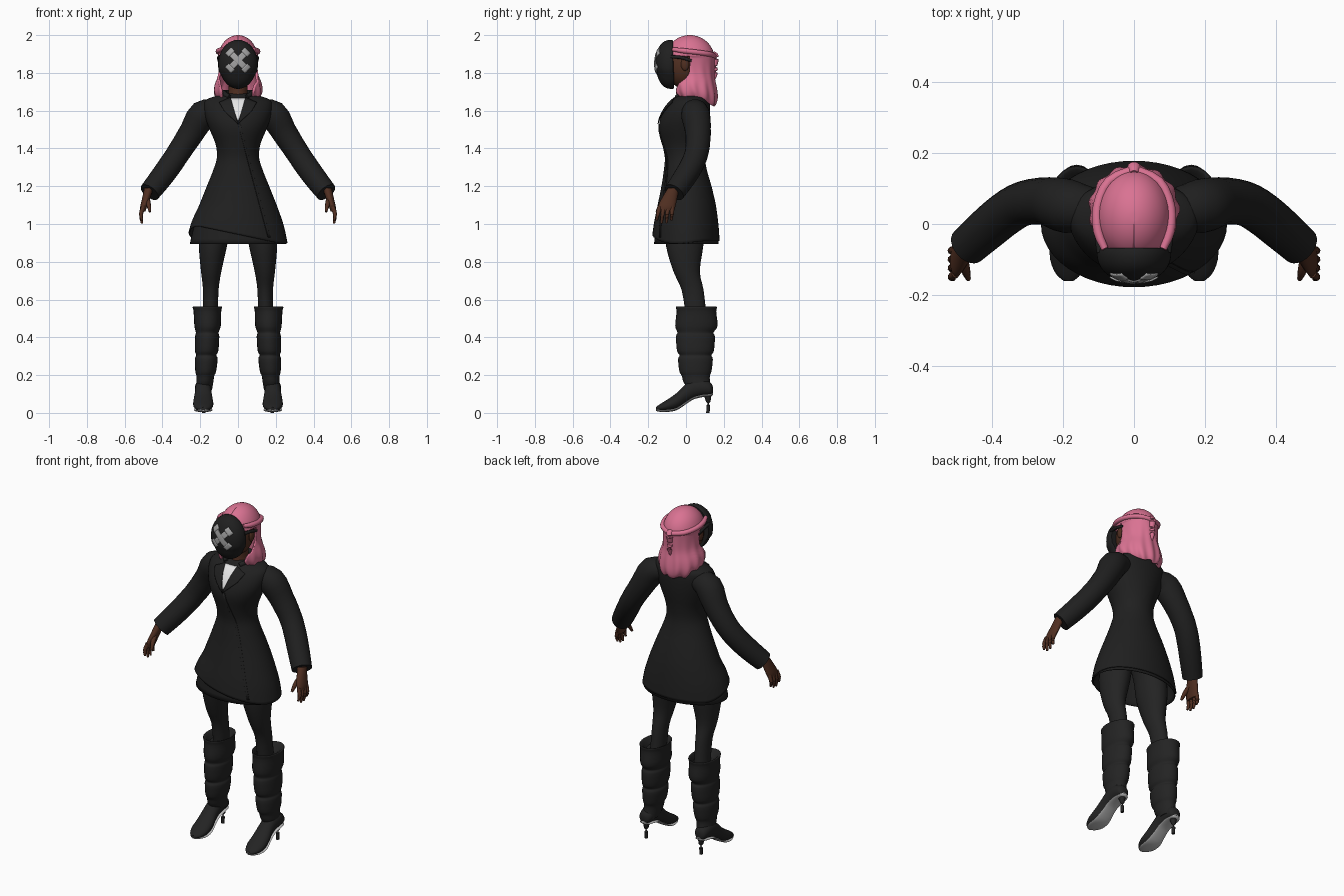
import bpy, bmesh, math
from mathutils import Vector

if "Cube" in bpy.data.objects:
    bpy.data.objects.remove(bpy.data.objects["Cube"])


def material(name, *rgb):
    m = bpy.data.materials.new(name)
    m.diffuse_color = (*rgb, 1)
    m.use_nodes = True
    m.node_tree.nodes["Principled BSDF"].inputs["Base Color"].default_value = m.diffuse_color
    return m


BLACK = material("coat black", .014, .014, .014)
LEATHER = material("boot black", .017, .017, .017)
PINK = material("hair pink", .70, .17, .29)
SKIN = material("skin brown", .08, .028, .015)
WHITE = material("shirt white", .8, .8, .8)
GREY = material("cross grey", .36, .36, .36)
SOLE = material("sole grey", .5, .5, .5)


def finish(name, verts, faces, mat, mirror=False, thick=0, angle=50):
    me = bpy.data.meshes.new(name)
    bm = bmesh.new()
    vs = [bm.verts.new(v) for v in verts]
    for f in faces:
        bm.faces.new([vs[i] for i in f])
    bmesh.ops.recalc_face_normals(bm, faces=bm.faces)
    bm.to_mesh(me)
    bm.free()
    ob = bpy.data.objects.new(name, me)
    bpy.context.collection.objects.link(ob)
    me.materials.append(mat)
    bpy.ops.object.select_all(action='DESELECT')
    ob.select_set(True)
    bpy.context.view_layer.objects.active = ob
    bpy.ops.object.shade_smooth_by_angle(angle=math.radians(angle))
    if thick:
        s = ob.modifiers.new("thickness", 'SOLIDIFY')
        s.thickness, s.offset = thick, -1
    if mirror:
        ob.modifiers.new("mirror", 'MIRROR')
    return ob


def smooth(rows, k=3):
    """Catmull-Rom interpolation between rows of numbers."""
    out = []
    for i in range(len(rows) - 1):
        p = [rows[max(i - 1, 0)], rows[i], rows[i + 1], rows[min(i + 2, len(rows) - 1)]]
        for j in range(k):
            t = j / k
            out.append([.5 * (2 * b + (c - a) * t + (2 * a - 5 * b + 4 * c - d) * t * t
                              + (3 * b - a - 3 * c + d) * t ** 3) for a, b, c, d in zip(*p)])
    return out + [list(rows[-1])]


def loft(name, rings, mat, caps=(True, True), n=24, **kw):
    """Rings are (centre, half axis, half axis)."""
    verts, faces = [], []
    for c, u, v in rings:
        for i in range(n):
            a = 2 * math.pi * i / n
            verts.append(Vector(c) + Vector(u) * math.cos(a) + Vector(v) * math.sin(a))
    for r in range(len(rings) - 1):
        for i in range(n):
            j = (i + 1) % n
            faces.append((r * n + i, r * n + j, r * n + n + j, r * n + n + i))
    if caps[0]:
        faces.append(range(n))
    if caps[1]:
        faces.append(range(len(verts) - n, len(verts)))
    return finish(name, verts, faces, mat, **kw)


def stack(name, rows, mat, k=3, **kw):
    """Horizontal rings: z, cx, cy, rx, ry."""
    return loft(name, [((x, y, z), (a, 0, 0), (0, b, 0)) for z, x, y, a, b in smooth(rows, k)], mat, **kw)


def tube(name, rows, mat, k=3, **kw):
    """Round tube along a path: x, y, z, radius."""
    rows, rings = smooth(rows, k), []
    for i, r in enumerate(rows):
        d = Vector(rows[min(i + 1, len(rows) - 1)][:3]) - Vector(rows[max(i - 1, 0)][:3])
        q = d.to_track_quat('Z', 'Y')
        rings.append((r[:3], q @ Vector((r[3], 0, 0)), q @ Vector((0, r[3], 0))))
    return loft(name, rings, mat, **kw)


def patch(name, corners, surface, mat, lift=.004, n=8, mirror=False):
    """Thin plate laid on a front surface, corners in x, z."""
    a, b, c, d = [Vector(p) for p in corners]
    verts, faces = [], []
    for i in range(n + 1):
        for j in range(n + 1):
            x, z = a.lerp(b, i / n).lerp(d.lerp(c, i / n), j / n)
            verts.append((x, surface(x, z) - lift, z))
    for i in range(n):
        for j in range(n):
            k = i * (n + 1) + j
            faces.append((k, k + 1, k + n + 2, k + n + 1))
    return finish(name, verts, faces, mat, thick=.005, mirror=mirror)


# Coat body: z, half width, front y, back y
COAT = smooth([(.92, .262, -.178, .178), (1.0, .243, -.168, .172), (1.1, .205, -.15, .158),
               (1.2, .165, -.13, .135), (1.28, .133, -.118, .112), (1.35, .112, -.112, .10),
               (1.42, .118, -.125, .105), (1.5, .15, -.142, .118), (1.56, .172, -.135, .125),
               (1.62, .182, -.105, .127), (1.66, .165, -.07, .12), (1.69, .075, -.035, .095)], 4)
coat = loft("coat", [((0, (f + b) / 2, z), (w, 0, 0), (0, (b - f) / 2, 0)) for z, w, f, b in COAT],
            BLACK, caps=(False, True), n=48, thick=.006)
for v in coat.data.vertices:  # slanted wrap hem, raised on one side at the front
    if v.co.z < 1.1:
        w = min(max((.1 - v.co.y) / .2, 0), 1)
        hem = (.945 - .21 * v.co.x) * w + .91 * (1 - w)
        v.co.z = hem + (v.co.z - .92) / .18 * (1.1 - hem)
stack("under_skirt", [(1.12, 0, .002, .185, .143), (1.0, 0, .002, .23, .16), (.895, 0, .002, .255, .171)],
      BLACK, caps=(False, False), n=48, thick=.005)


def coat_front(x, z):
    for p, q in zip(COAT, COAT[1:]):
        if p[0] <= z <= q[0]:
            t = (z - p[0]) / (q[0] - p[0])
            w, f, b = [p[i] + (q[i] - p[i]) * t for i in (1, 2, 3)]
            return (f + b) / 2 - (b - f) / 2 * math.sqrt(max(0, 1 - (x / w) ** 2))
    return 0


# Shirt opening, lapels and wrap edge
patch("shirt", [(-.003, 1.55), (.003, 1.55), (.045, 1.668), (-.045, 1.668)], coat_front, WHITE)
patch("lapel", [(.0, 1.53), (.075, 1.60), (.10, 1.645), (.04, 1.672)], coat_front, BLACK, .009, mirror=True)
patch("wrap_edge", [(.0, 1.53), (.012, 1.53), (.172, .93), (.16, .93)], coat_front, BLACK, .005, 16)
tube("collar", [(.045, -.05, 1.672, .012), (.075, .0, 1.69, .016), (.06, .07, 1.695, .016),
                (0, .095, 1.695, .016)], BLACK, n=10, mirror=True)

# Sleeves and hands
tube("sleeve", [(.11, .045, 1.60, .055), (.185, .05, 1.58, .076), (.245, .064, 1.485, .068),
                (.31, .058, 1.385, .063), (.36, .03, 1.31, .062), (.415, -.015, 1.235, .06),
                (.468, -.062, 1.168, .056)], BLACK, mirror=True)
stack("palm", [(1.19, .472, -.066, .024, .03), (1.13, .488, -.09, .021, .042),
               (1.09, .50, -.103, .018, .046), (1.065, .503, -.108, .012, .04)], SKIN, n=16, mirror=True)
for i, tip in enumerate((1.02, 1.003, 1.005, 1.02)):
    d = -.034 + .0225 * i
    tube(f"finger_{i + 1}", [(.502, -.106 + d, 1.09, .012), (.514, -.112 + d * 1.1, 1.05, .011),
                             (.508, -.116 + d * 1.15, tip, .006)], SKIN, n=8, mirror=True)
tube("thumb", [(.482, -.09, 1.14, .014), (.474, -.13, 1.105, .013), (.466, -.155, 1.065, .007)],
     SKIN, n=8, mirror=True)

# Legs
stack("leg", [(1.08, .08, 0, .075, .095), (.98, .12, -.005, .08, .10), (.88, .133, -.007, .074, .098),
              (.75, .142, .003, .054, .07), (.65, .144, .035, .041, .058), (.52, .146, .053, .04, .055)],
      LEATHER, mirror=True)

# Slouched boot shaft with folds and an open top
stack("boot_shaft", [(.53, .155, .055, .05, .07), (.56, .16, .055, .068, .098), (.56, .162, .055, .078, .109),
                     (.535, .162, .055, .073, .105), (.46, .161, .055, .07, .112), (.425, .163, .05, .06, .095),
                     (.405, .163, .05, .064, .103), (.33, .166, .05, .062, .098), (.305, .168, .05, .053, .084),
                     (.285, .168, .05, .06, .092), (.22, .171, .05, .055, .085), (.195, .173, .052, .047, .074),
                     (.16, .176, .058, .045, .07), (.12, .18, .078, .042, .06)], LEATHER, mirror=True)

# Foot sections: y, half width, bottom z, top z
FOOT = smooth([(.142, .014, .10, .14), (.13, .034, .092, .16), (.09, .043, .088, .18), (.04, .043, .075, .18),
               (0, .044, .05, .155), (-.05, .052, .018, .105), (-.1, .052, .009, .07),
               (-.14, .036, .010, .045), (-.16, .014, .015, .03)])
loft("boot_foot", [((.184, y, (a + b) / 2), (w, 0, 0), (0, 0, (b - a) / 2)) for y, w, a, b in FOOT],
     LEATHER, mirror=True)
loft("boot_sole", [((.184, y, a + .003), (w * .9, 0, 0), (0, 0, .007)) for y, w, a, b in FOOT],
     SOLE, mirror=True)
tube("boot_heel", [(.182, .112, .11, .026), (.182, .118, .06, .012), (.182, .116, 0, .009)],
     LEATHER, n=12, mirror=True)


# Head, neck and ears
def ball(name, c, r, mat, **kw):
    rings = []
    for i in range(17):
        t = math.pi * (.02 + .96 * i / 16)
        s = math.sin(t)
        rings.append(((c[0], c[1], c[2] + r[2] * math.cos(t)), (r[0] * s, 0, 0), (0, r[1] * s, 0)))
    return loft(name, rings, mat, **kw)


ball("head", (0, -.01, 1.84), (.09, .10, .122), SKIN)
stack("neck", [(1.64, 0, .01, .062, .062), (1.70, 0, .015, .05, .052), (1.78, 0, .01, .05, .055)], SKIN)
ball("ear", (.094, -.005, 1.845), (.012, .022, .034), SKIN, n=12, mirror=True)
tube("mask_strap", [(.096, -.08, 1.885, .009), (.102, -.03, 1.882, .009), (.10, .03, 1.865, .009)],
     BLACK, n=8, mirror=True)

# Domed face mask with a narrower lower section
MX, MY, MZ = .105, .088, .13


def mask_front(x, z):
    s = (x / MX) ** 2 + ((z - 1.845) / MZ) ** 2
    return -.076 - MY * max(0, 1 - s) ** .4


rings = [((0, -.068, 1.845), (MX * .97, 0, 0), (0, 0, MZ * .97))]
for i in range(15):
    t = math.pi / 2 * (1 - i / 14.2)
    s = math.sin(t)
    rings.append(((0, -.076 - MY * math.cos(t) ** .8, 1.845), (MX * s, 0, 0), (0, 0, MZ * s)))
mask = loft("mask", rings, BLACK, n=40)
for v in mask.data.vertices:
    if v.co.z < 1.80:
        v.co.x *= .94
        v.co.y += .004
for i, s in enumerate((1, -1)):  # painted cross
    c, L, W = Vector((0, 1.867)), Vector((.047 * s, .047)), Vector((.011, -.011 * s))
    patch(f"mask_cross_{i + 1}", [c - L - W, c + L - W, c + L + W, c - L + W], mask_front, GREY, .004 + .001 * i)
    for e in (1, -1):  # flared ends of the strokes
        p, q = c + L * .72 * e, c + L * 1.12 * e
        patch("mask_cross_end", [p - W * 1.5, q - W * 1.5, q + W * 1.5, p + W * 1.5],
              mask_front, GREY, .0055, 4)

# Hair shell: z, half width, centre y, half depth, front limit y
HAIR = []
for i in range(11):
    z = 1.89 + .1095 * math.cos(i / 10 * math.pi / 2)
    s = math.sqrt(1 - ((z - 1.87) / .13) ** 2)
    HAIR.append((z, .107 * s, .02, .132 * s, -.078))
HAIR += smooth([(1.887, .107, .02, .132, .018), (1.84, .103, .025, .125, .02), (1.79, .106, .03, .12, .012),
                (1.74, .123, .035, .125, -.04), (1.70, .126, .04, .125, -.052), (1.67, .115, .045, .117, -.035),
                (1.65, .098, .048, .105, -.02)], 3)
N, verts, faces = 72, [], []
for z, rx, cy, ry, lim in HAIR:
    a0 = math.asin(max(-1, min(1, (lim - cy) / ry)))
    low = max(0, min(1, (1.88 - z) / .2))
    for j in range(N + 1):
        a = a0 + (math.pi - 2 * a0) * j / N
        w = 1 + .035 * low * math.cos(13 * (a - math.pi / 2) + 8 * z)  # wavy locks
        verts.append((rx * w * math.cos(a), cy + ry * w * math.sin(a),
                      z - .022 * low * max(0, math.sin(a)) + .006 * low * math.cos(9 * a)))
for r in range(len(HAIR) - 1):
    for j in range(N):
        k = r * (N + 1) + j
        faces.append((k, k + 1, k + N + 2, k + N + 1))
faces.append(range(N))
finish("hair", verts, faces, PINK, thick=.012, angle=60)

# Twisted side strands gathered in a small tail
tube("hair_strand", [(.082, -.07, 1.925, .01), (.101, -.02, 1.918, .014), (.102, .05, 1.91, .014),
                     (.07, .12, 1.90, .014), (0, .152, 1.89, .014)], PINK, n=10, mirror=True)
tube("hair_tail", [(0, .142, 1.905, .012), (0, .156, 1.885, .02), (0, .152, 1.84, .015),
                   (0, .155, 1.80, .014), (0, .148, 1.76, .005)], PINK, n=10)
